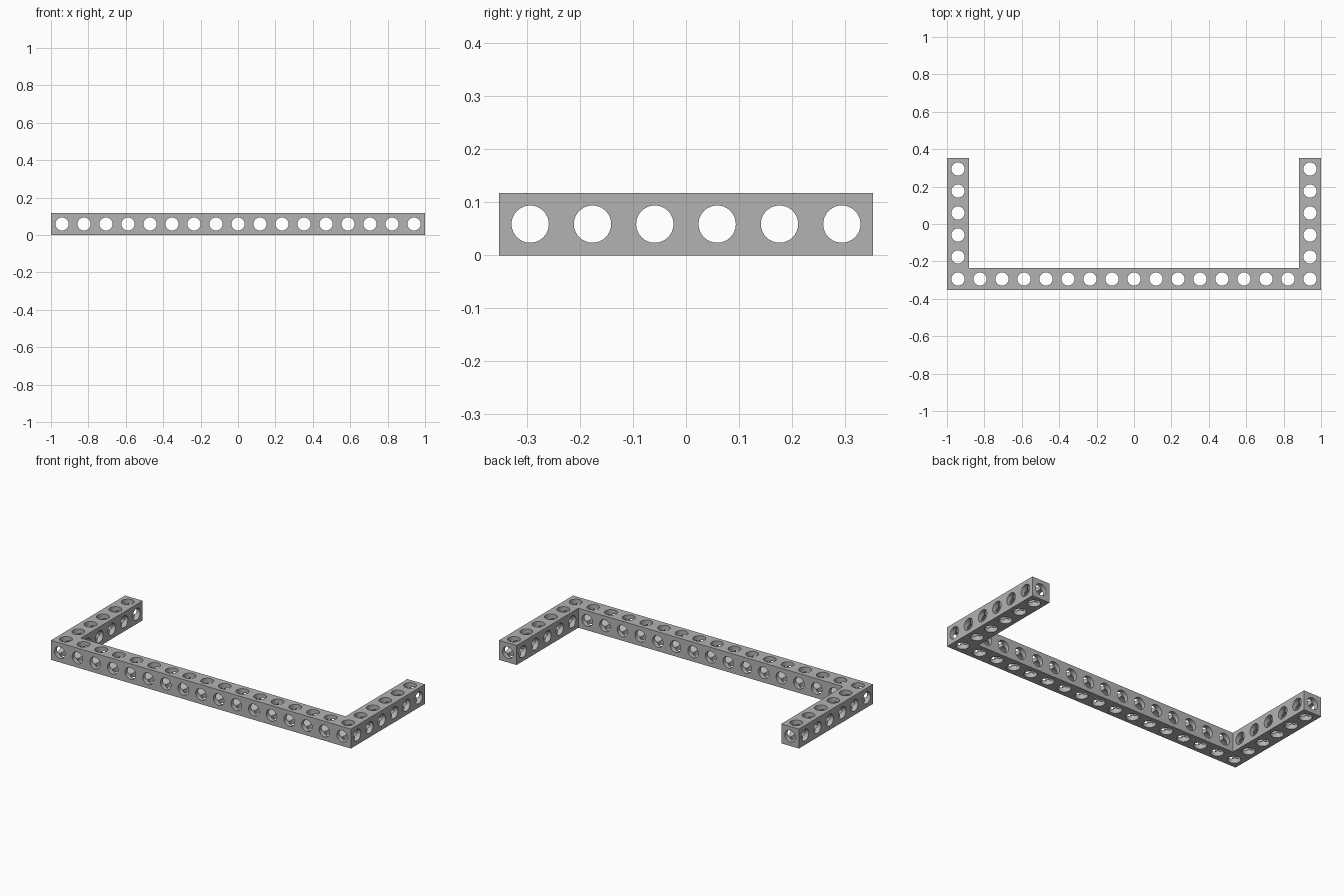
import bpy, bmesh, math
from mathutils import Matrix, Vector

cube = bpy.data.objects.get("Cube")
if cube:
    bpy.data.objects.remove(cube)

COLS, ROWS = 17, 6          # cells along the beam and along each arm
PITCH = 2 / COLS            # one square cell
HALF_Y = ROWS * PITCH / 2
RADIUS = 0.0352

xs = [(i - (COLS - 1) / 2) * PITCH for i in range(COLS)]
ys = [(j - (ROWS - 1) / 2) * PITCH for j in range(ROWS)]
mid = PITCH / 2


def add_object(name, bm):
    mesh = bpy.data.meshes.new(name)
    bm.to_mesh(mesh)
    bm.free()
    obj = bpy.data.objects.new(name, mesh)
    bpy.context.collection.objects.link(obj)
    return obj


def cutter(name, axis, centres, length):
    """A row of separate round bores running along one axis."""
    turn = Vector((0, 0, 1)).rotation_difference(Vector(axis)).to_matrix().to_4x4()
    bm = bmesh.new()
    for c in centres:
        bmesh.ops.create_cone(bm, cap_ends=True, segments=32, radius1=RADIUS,
                              radius2=RADIUS, depth=length,
                              matrix=Matrix.Translation(c) @ turn)
    obj = add_object(name, bm)
    obj.hide_render = True
    return obj


grey = bpy.data.materials.new("metal grey")
grey.use_nodes = True
colour = (0.45, 0.45, 0.45, 1)
grey.diffuse_color = colour
grey.node_tree.nodes["Principled BSDF"].inputs["Base Color"].default_value = colour

# U-shaped square beam, extruded from its plan outline
inner_x, inner_y = 1 - PITCH, PITCH - HALF_Y
outline = [(-1, -HALF_Y), (1, -HALF_Y), (1, HALF_Y), (inner_x, HALF_Y),
           (inner_x, inner_y), (-inner_x, inner_y), (-inner_x, HALF_Y), (-1, HALF_Y)]
bm = bmesh.new()
base = bm.faces.new([bm.verts.new((x, y, 0)) for x, y in outline])
top = bmesh.ops.extrude_face_region(bm, geom=[base])["geom"]
bmesh.ops.translate(bm, vec=(0, 0, PITCH),
                    verts=[v for v in top if isinstance(v, bmesh.types.BMVert)])
bmesh.ops.recalc_face_normals(bm, faces=bm.faces)
frame = add_object("perforated_frame", bm)
frame.data.materials.append(grey)

# Bores through every cell in all three directions
cells = [(x, ys[0], mid) for x in xs]
cells += [(x, y, mid) for x in (xs[0], xs[-1]) for y in ys[1:]]
cutters = [
    cutter("upright_bores", (0, 0, 1), cells, 0.4),
    cutter("depth_bores", (0, 1, 0), [(x, 0, mid) for x in xs], 1),
    cutter("cross_bores", (1, 0, 0), [(0, y, mid) for y in ys], 2.4),
]
bpy.context.view_layer.objects.active = frame
for tool in cutters:
    mod = frame.modifiers.new(tool.name, "BOOLEAN")
    mod.operation = "DIFFERENCE"
    mod.solver = "EXACT"
    mod.object = tool
    bpy.ops.object.modifier_apply(modifier=mod.name)
    bpy.data.objects.remove(tool)

# Smooth bores with crisp edges
bpy.ops.object.select_all(action="DESELECT")
frame.select_set(True)
bpy.ops.object.shade_smooth_by_angle(angle=math.radians(30))
